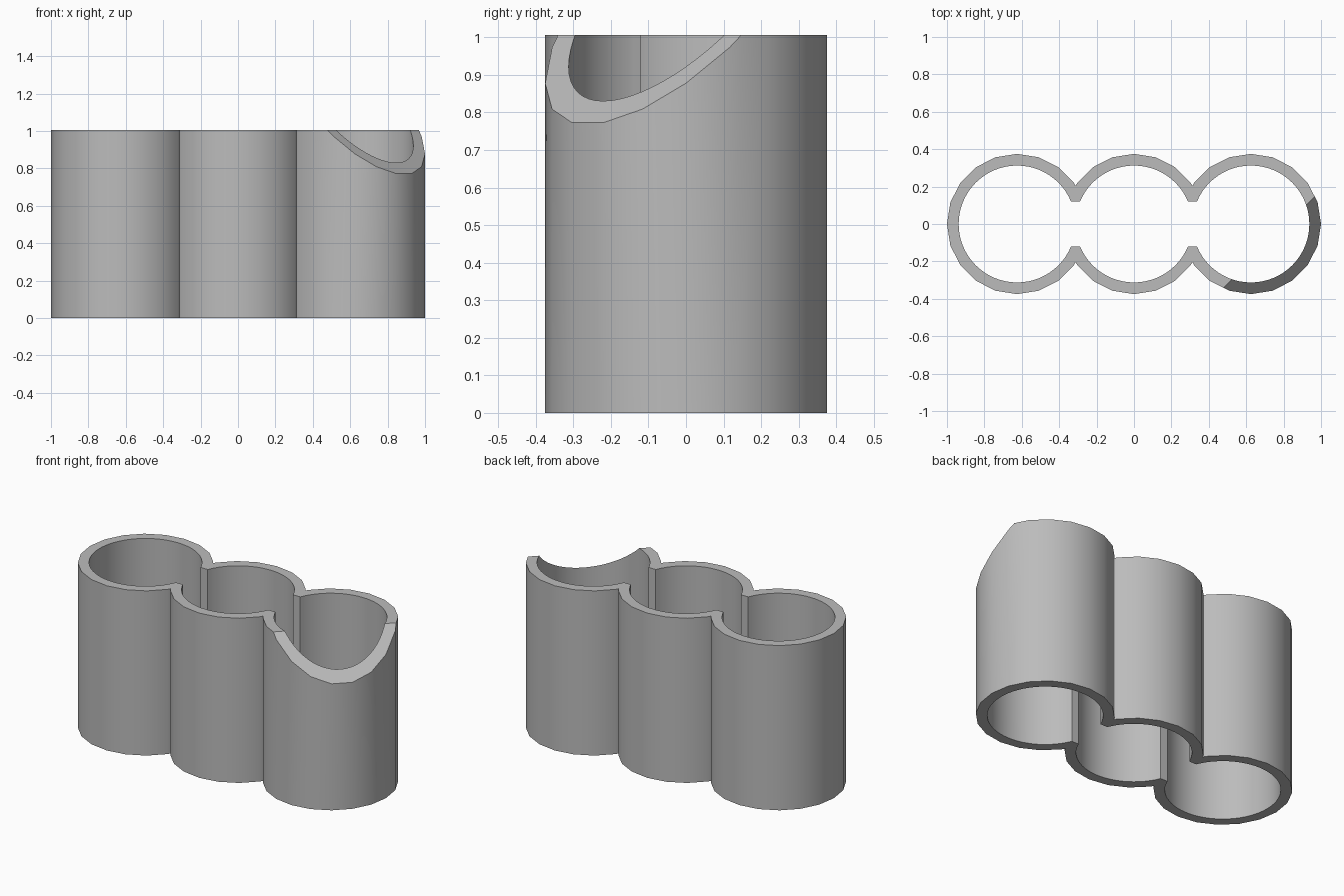
import bpy
from math import radians, sqrt
from mathutils import Vector

cube = bpy.data.objects.get("Cube")
if cube:
    bpy.data.objects.remove(cube, do_unlink=True)

HEIGHT = 1.006
SPACING = 0.625
OUTER_RADIUS = 0.375
BORE_RADIUS = 0.3125
SLOT_WIDTH = 0.24

grey = bpy.data.materials.new("plain_grey")
grey.use_nodes = True
GREY = (0.5, 0.5, 0.5, 1)
grey.diffuse_color = GREY
grey.node_tree.nodes["Principled BSDF"].inputs["Base Color"].default_value = GREY


def tube(name, x, radius, sides, height):
    bpy.ops.mesh.primitive_cylinder_add(
        vertices=sides, radius=radius, depth=height, location=(x, 0, HEIGHT / 2))
    bpy.context.object.name = name
    return bpy.context.object


def box(name, size, location):
    bpy.ops.mesh.primitive_cube_add(size=1, location=location)
    bpy.context.object.name = name
    bpy.context.object.scale = size
    return bpy.context.object


def combine(target, tool, operation):
    mod = target.modifiers.new(operation.lower(), "BOOLEAN")
    mod.operation = operation
    mod.solver = "EXACT"
    mod.object = tool
    bpy.context.view_layer.objects.active = target
    bpy.ops.object.modifier_apply(modifier=mod.name)
    bpy.data.objects.remove(tool, do_unlink=True)


# Three joined outer cylinders
body = tube("triple_tube_holder", 0, OUTER_RADIUS, 20, HEIGHT)
for side in (-1, 1):
    combine(body, tube("end_tube", side * SPACING, OUTER_RADIUS, 20, HEIGHT), "UNION")

# Open bores joined by a slot through both necks
for i in (-1, 0, 1):
    combine(body, tube("bore_cutter", i * SPACING, BORE_RADIUS, 64, 2 * HEIGHT), "DIFFERENCE")
combine(body, box("slot_cutter", (2 * SPACING, SLOT_WIDTH, 2 * HEIGHT), (0, 0, HEIGHT / 2)),
        "DIFFERENCE")

# Sloping cut across the front corner of one end tube
normal = Vector((0.5, -0.5, sqrt(0.5)))
on_plane = Vector((0.9, -0.25, 1.585 - 1.15 / sqrt(2)))
wedge = box("corner_cutter", (2, 2, 1), on_plane + normal * 0.5)
wedge.rotation_mode = "QUATERNION"
wedge.rotation_quaternion = normal.to_track_quat("Z", "Y")
bpy.context.view_layer.update()
combine(body, wedge, "DIFFERENCE")

# Finish
body.data.transform(body.matrix_world)
body.matrix_world.identity()
body.data.materials.clear()
body.data.materials.append(grey)
for face in body.data.polygons:
    face.material_index = 0
bpy.ops.object.select_all(action="DESELECT")
body.select_set(True)
bpy.context.view_layer.objects.active = body
bpy.ops.object.shade_smooth_by_angle(angle=radians(30))
